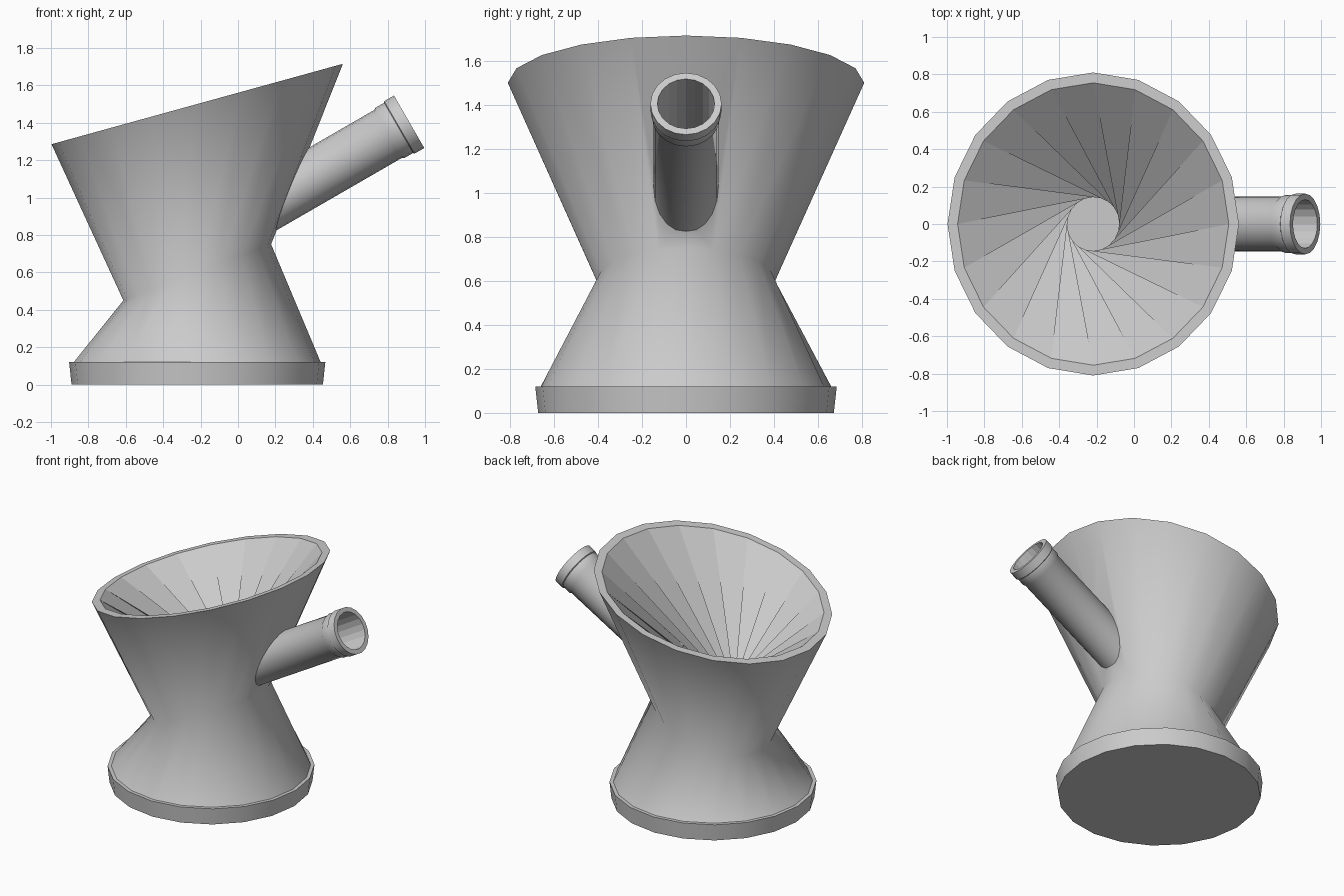
import bpy, bmesh, math
from mathutils import Vector

SIDES = 20
CX = -0.218

if "Cube" in bpy.data.objects:
    bpy.data.objects.remove(bpy.data.objects["Cube"], do_unlink=True)

grey = bpy.data.materials.new("plain grey")
grey.use_nodes = True
COLOUR = (0.6, 0.6, 0.6, 1)
grey.diffuse_color = COLOUR
grey.node_tree.nodes["Principled BSDF"].inputs["Base Color"].default_value = COLOUR


def loft(name, rings, smooth_spans, sharp_rings=(), loop=False):
    """Skin a list of rings; spans listed in smooth_spans are smooth shaded."""
    bm = bmesh.new()
    rows = [[bm.verts.new(p) for p in ring] for ring in rings]
    spans = len(rows) if loop else len(rows) - 1
    for s in range(spans):
        a, b = rows[s], rows[(s + 1) % len(rows)]
        for i in range(SIDES):
            j = (i + 1) % SIDES
            face = bm.faces.new((a[i], a[j], b[j], b[i]))
            face.smooth = s in smooth_spans
    if not loop:
        bm.faces.new(rows[0][::-1])
        bm.faces.new(rows[-1])
    bmesh.ops.recalc_face_normals(bm, faces=bm.faces)
    # Keep creases between smooth and flat spans, and on chosen rings
    for e in bm.edges:
        e.smooth = all(f.smooth for f in e.link_faces)
    for s in sharp_rings:
        for i in range(SIDES):
            bm.edges.get((rows[s][i], rows[s][(i + 1) % SIDES])).smooth = False
    # Split twisted flat faces along their short diagonal
    flat = [f for f in bm.faces if not f.smooth and len(f.verts) == 4]
    bmesh.ops.triangulate(bm, faces=flat, quad_method="SHORT_EDGE")
    mesh = bpy.data.meshes.new(name)
    bm.to_mesh(mesh)
    bm.free()
    mesh.materials.append(grey)
    obj = bpy.data.objects.new(name, mesh)
    bpy.context.collection.objects.link(obj)
    return obj


def bowl_ring(rx, ry, z, rise=0.0, twist=0.0):
    """Ring around the bowl axis; rise lifts its left edge and drops its right."""
    ring = []
    for i in range(SIDES):
        a = math.tau * i / SIDES + twist
        ring.append((CX + rx * math.cos(a), ry * math.sin(a), z + rise * math.cos(a)))
    return ring


# Bowl: foot, waist and slanted rim outside; twisted funnel down to a flat floor
TWIST = -math.radians(144)
bowl = loft("bowl", [
    bowl_ring(0.672, 0.672, 0),
    bowl_ring(0.685, 0.685, 0.12),
    bowl_ring(0.66, 0.66, 0.12),
    bowl_ring(0.395, 0.405, 0.6, 0.15),
    bowl_ring(0.779, 0.81, 1.5, 0.215),
    bowl_ring(0.725, 0.755, 1.5, 0.2),
    bowl_ring(0.325, 0.335, 0.6, 0.125, TWIST),
    bowl_ring(0.6, 0.6, 0.12, 0, TWIST),
], {0, 2, 3})

# Spout axis, pointing inwards from the mouth
MOUTH = Vector((0.915, 0, 1.405))
INWARD = Vector((-math.cos(math.pi / 6), 0, -0.5))
UP = Vector((-0.5, 0, math.cos(math.pi / 6)))


def spout_ring(depth, radius):
    """Ring across the spout at a depth behind the mouth."""
    ring = []
    for i in range(SIDES):
        a = math.tau * i / SIDES
        ring.append(MOUTH + INWARD * depth + UP * radius * math.cos(a)
                    + Vector((0, radius * math.sin(a), 0)))
    return ring


# Spout: collar, step, tube buried in the bowl wall, and a blind bore
spout = loft("spout", [
    spout_ring(0.93, 0.13),
    spout_ring(0, 0.13),
    spout_ring(0, 0.162),
    spout_ring(0.06, 0.162),
    spout_ring(0.065, 0.155),
    spout_ring(0.12, 0.155),
    spout_ring(0.13, 0.148),
    spout_ring(0.955, 0.148),
], {2, 3, 4, 5, 6}, sharp_rings=(3, 4))

# Drill that opens the bowl wall behind the spout
drill = loft("spout_drill", [
    spout_ring(0.3, 0.138),
    spout_ring(0.94, 0.138),
], set())
drill.hide_render = True
drill.hide_viewport = True
cut = bowl.modifiers.new("spout_hole", "BOOLEAN")
cut.operation = "DIFFERENCE"
cut.solver = "EXACT"
cut.object = drill
